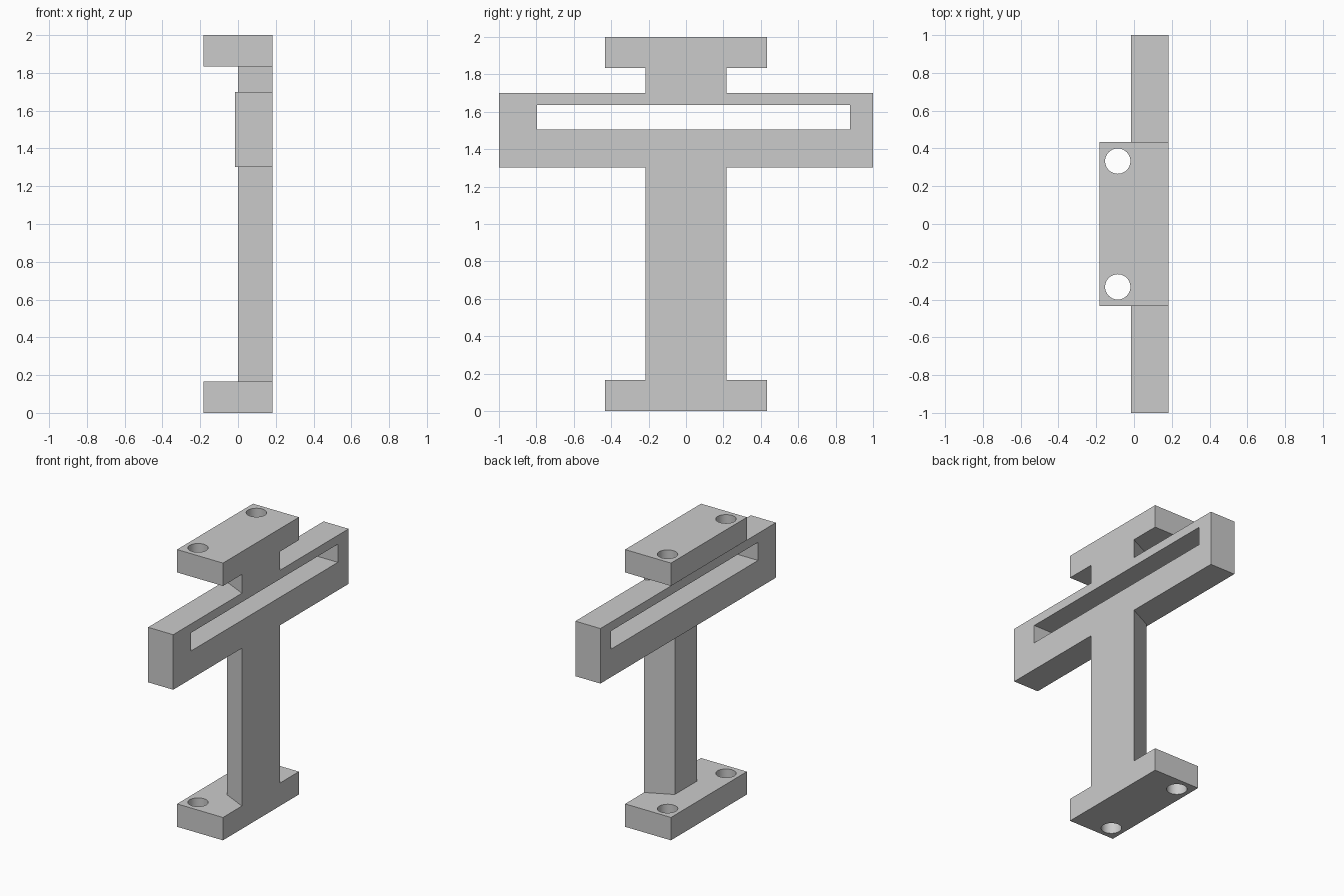
import bpy
import bmesh
import math

cube = bpy.data.objects.get("Cube")
if cube:
    bpy.data.objects.remove(cube, do_unlink=True)

grey = bpy.data.materials.new("plain grey")
grey.use_nodes = True
grey.diffuse_color = (0.6, 0.6, 0.6, 1)
grey.node_tree.nodes["Principled BSDF"].inputs["Base Color"].default_value = (0.6, 0.6, 0.6, 1)

FRONT = 0.183      # shared flat face on the +x side
HEIGHT = 2.0
FLANGE = 0.165     # flange thickness


def prism(name, outline, z0, z1):
    """Extrude an xy outline from z0 up to z1."""
    bm = bmesh.new()
    face = bm.faces.new([bm.verts.new((x, y, z0)) for x, y in outline])
    grown = bmesh.ops.extrude_face_region(bm, geom=[face])["geom"]
    verts = [g for g in grown if isinstance(g, bmesh.types.BMVert)]
    bmesh.ops.translate(bm, verts=verts, vec=(0, 0, z1 - z0))
    bmesh.ops.recalc_face_normals(bm, faces=bm.faces)
    mesh = bpy.data.meshes.new(name)
    bm.to_mesh(mesh)
    bm.free()
    mesh.materials.append(grey)
    obj = bpy.data.objects.new(name, mesh)
    bpy.context.collection.objects.link(obj)
    return obj


def box(name, x0, x1, y0, y1, z0, z1):
    return prism(name, [(x0, y0), (x1, y0), (x1, y1), (x0, y1)], z0, z1)


def combine(target, tool, operation):
    """Apply a boolean and discard the tool object."""
    mod = target.modifiers.new(operation.lower(), 'BOOLEAN')
    mod.operation = operation
    mod.solver = 'EXACT'
    mod.object = tool
    bpy.context.view_layer.objects.active = target
    bpy.ops.object.modifier_apply(modifier=mod.name)
    bpy.data.objects.remove(tool, do_unlink=True)


# Column with a tapered cross-section
bracket = prism("bracket", [(FRONT, -0.217), (FRONT, 0.217), (0, 0.128), (0, -0.128)],
                FLANGE / 2, HEIGHT - FLANGE / 2)

# Mounting flanges and crossbar
for name, z in (("bottom_flange", 0), ("top_flange", HEIGHT - FLANGE)):
    combine(bracket, box(name, -FRONT, FRONT, -0.433, 0.433, z, z + FLANGE), 'UNION')
combine(bracket, box("crossbar", -0.017, FRONT, -1, 1, 1.303, 1.7), 'UNION')

# Long slot through the crossbar
combine(bracket, box("slot_cutter", -0.5, 0.5, -0.797, 0.877, 1.505, 1.636), 'DIFFERENCE')

# Bolt holes in both flanges
circle = [(math.cos(math.tau * i / 48) * 0.067, math.sin(math.tau * i / 48) * 0.067)
          for i in range(48)]
for z in (0, HEIGHT - FLANGE):
    for y in (-0.333, 0.333):
        outline = [(cx - 0.086, cy + y) for cx, cy in circle]
        combine(bracket, prism("hole_cutter", outline, z - 0.05, z + FLANGE + 0.05), 'DIFFERENCE')

# Smooth hole walls, sharp edges elsewhere
bpy.ops.object.select_all(action='DESELECT')
bracket.select_set(True)
bpy.context.view_layer.objects.active = bracket
bpy.ops.object.shade_smooth_by_angle(angle=math.radians(25))
